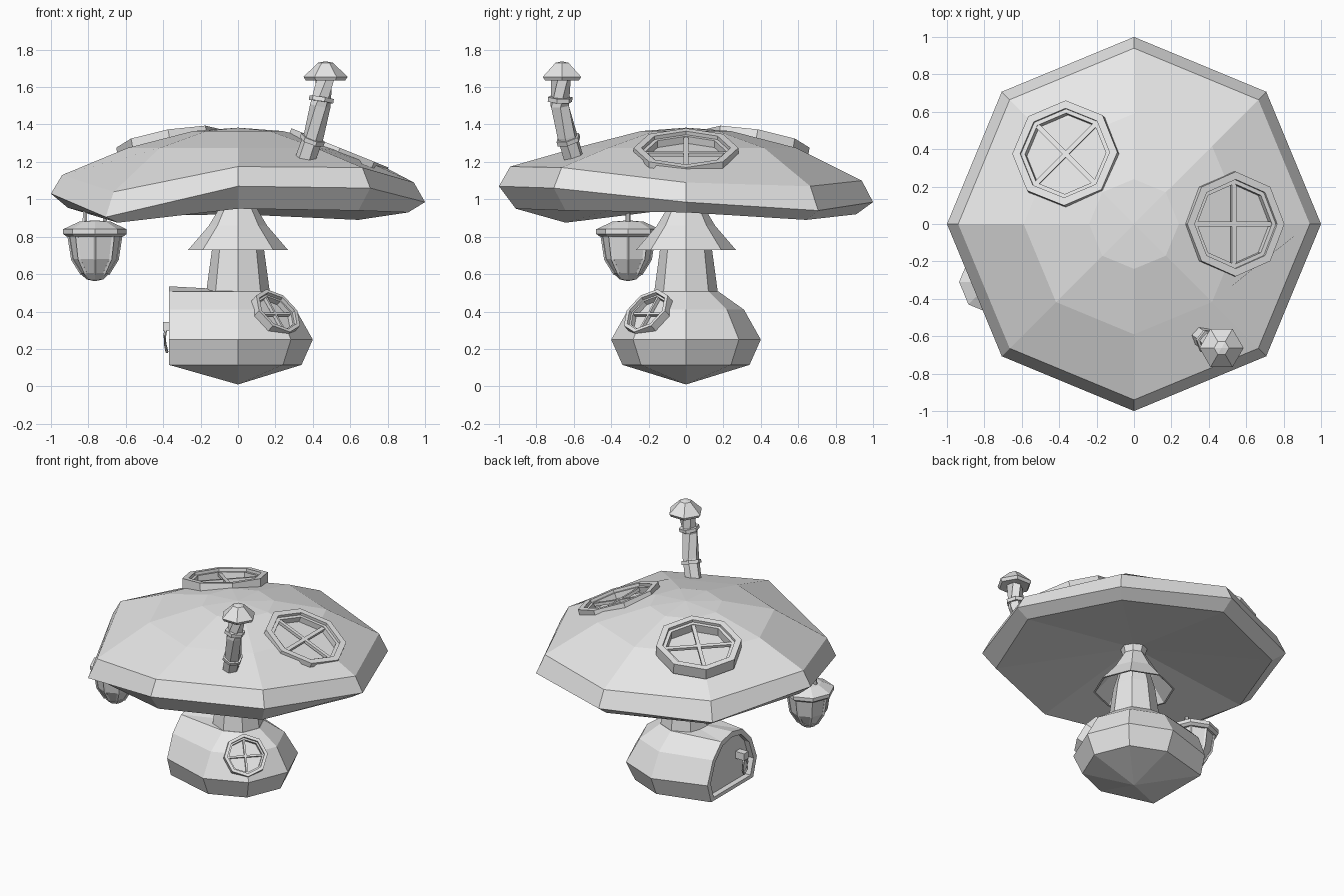
import bpy, bmesh, math
from mathutils import Vector, Matrix

cube = bpy.data.objects.get("Cube")
if cube:
    bpy.data.objects.remove(cube, do_unlink=True)

clay = bpy.data.materials.new("plain grey")
clay.use_nodes = True
clay.diffuse_color = (0.8, 0.8, 0.8, 1)
clay.node_tree.nodes["Principled BSDF"].inputs["Base Color"].default_value = (0.8, 0.8, 0.8, 1)


def finish(name, bm, matrix=None):
    if matrix:
        bm.transform(matrix)
    bmesh.ops.recalc_face_normals(bm, faces=bm.faces)
    mesh = bpy.data.meshes.new(name)
    bm.to_mesh(mesh)
    bm.free()
    mesh.materials.append(clay)
    ob = bpy.data.objects.new(name, mesh)
    bpy.context.scene.collection.objects.link(ob)
    return ob


def lathe(name, rings, n=8, matrix=None, loop=False, reshape=None):
    """Stack of n-sided rings (radius, height or list of heights); radius 0 is a pole."""
    bm = bmesh.new()
    cols = []
    for r, z in rings:
        zs = z if isinstance(z, list) else [z] * n
        if r == 0:
            cols.append([bm.verts.new((0, 0, zs[0]))] * n)
        else:
            cols.append([bm.verts.new((r * math.cos(math.tau * k / n),
                                       r * math.sin(math.tau * k / n), zs[k])) for k in range(n)])
    pairs = list(zip(cols, cols[1:]))
    if loop:
        pairs.append((cols[-1], cols[0]))
    for a, b in pairs:
        for k in range(n):
            j = (k + 1) % n
            bm.faces.new(list(dict.fromkeys((a[k], a[j], b[j], b[k]))))
    if reshape:
        reshape(cols)
    return finish(name, bm, matrix)


def box(name, size, centre, matrix=None):
    bm = bmesh.new()
    bmesh.ops.create_cube(bm, size=1)
    bm.transform(Matrix.Translation(centre) @ Matrix.Diagonal((*size, 1)))
    return finish(name, bm, matrix)


def rod(name, points, radius, sides=6):
    """Faceted pipe along a bent path."""
    bm = bmesh.new()
    pts = [Vector(p) for p in points]
    rings = []
    for i, p in enumerate(pts):
        d = (pts[min(i + 1, len(pts) - 1)] - pts[max(i - 1, 0)]).normalized()
        rot = d.to_track_quat('Z', 'Y')
        rings.append([bm.verts.new(p + rot @ Vector((radius * math.cos(math.tau * k / sides),
                      radius * math.sin(math.tau * k / sides), 0))) for k in range(sides)])
    for a, b in zip(rings, rings[1:]):
        for k in range(sides):
            j = (k + 1) % sides
            bm.faces.new((a[k], a[j], b[j], b[k]))
    bm.faces.new(rings[0])
    bm.faces.new(rings[-1])
    return finish(name, bm)


def cut(target, cutter):
    """Carve the cutter out of the target, then discard it."""
    cutter.hide_render = True
    mod = target.modifiers.new("cut", 'BOOLEAN')
    mod.operation, mod.object, mod.solver = 'DIFFERENCE', cutter, 'EXACT'
    bpy.context.view_layer.update()
    graph = bpy.context.evaluated_depsgraph_get()
    mesh = bpy.data.meshes.new_from_object(target.evaluated_get(graph))
    target.modifiers.clear()
    target.data = mesh
    bpy.data.objects.remove(cutter, do_unlink=True)


def window(name, target, centre, azimuth, tilt, radius, depth):
    """Eight-sided frame with cross bars over a recess; tilt is measured from straight up."""
    m = (Matrix.Translation(centre) @ Matrix.Rotation(math.radians(azimuth), 4, 'Z')
         @ Matrix.Rotation(math.radians(tilt), 4, 'Y'))
    inner, step = radius * 0.85, radius * 0.77
    cut(target, lathe("cutter", [(0, -depth), (radius * 0.92, -depth), (radius * 0.92, 0.15), (0, 0.15)], matrix=m))
    lathe(name + "_frame", [(inner, -depth), (radius, -depth), (radius, 0), (inner, 0)], matrix=m, loop=True)
    lathe(name + "_inner_frame", [(step, -depth), (inner, -depth), (inner, -0.02), (step, -0.02)],
          matrix=m, loop=True)
    w = radius * 0.09
    box(name + "_bar_long", (step * 2, w, 0.02), (0, 0, -0.035), m)
    box(name + "_bar_cross", (w, step * 2, 0.02), (0, 0, -0.035), m)


# Round house body, stretched on one side into an arched porch
PORCH_X = -0.37

def stretch_porch(cols):
    for ring in cols[1:-1]:
        for k in (3, 4, 5):
            ring[k].co.x = PORCH_X
    cols[-2][4].co.z = 0.535

body = lathe("house_body", [(0, 0.01), (0.34, 0.115), (0.4, 0.25), (0.31, 0.41), (0.172, 0.508), (0, 0.515)],
             reshape=stretch_porch)

# Door recess cut through the arch, leaving a rim and a threshold
arch = [(0.21, 0.14), (0.245, 0.25), (0.195, 0.385), (0.105, 0.475), (0, 0.497)]
outline = arch + [(-y, z) for y, z in reversed(arch[:-1])]
bm = bmesh.new()
face = bm.faces.new([bm.verts.new((PORCH_X - 0.1, y, z)) for y, z in outline])
out = bmesh.ops.extrude_face_region(bm, geom=[face])
bmesh.ops.translate(bm, vec=(0.14, 0, 0), verts=[v for v in out["geom"] if isinstance(v, bmesh.types.BMVert)])
cut(body, finish("cutter", bm))

# Door handle: mounting block with a hanging pull
box("handle_block", (0.07, 0.05, 0.05), (-0.365, -0.12, 0.32))
rod("handle_pull", [(-0.385, -0.12, 0.31), (-0.392, -0.145, 0.27), (-0.388, -0.145, 0.22),
                    (-0.38, -0.12, 0.185), (-0.388, -0.095, 0.22), (-0.392, -0.095, 0.27),
                    (-0.385, -0.12, 0.31)], 0.008)

window("body_window", body, (0.215, -0.215, 0.405), -45, 52, 0.145, 0.05)

# Stalk and its flared skirt
lathe("stalk", [(0.172, 0.49), (0.138, 0.74), (0.07, 0.98), (0.1, 1.08)])
lathe("stalk_skirt", [(0.268, 0.728), (0.155, 0.86), (0.078, 0.99), (0.068, 0.985),
                      (0.14, 0.86), (0.255, 0.728)], loop=True)

# Wavy mushroom cap: underside, rim band and dome
low = [0.93, 0.89, 0.92, 0.91, 0.955, 0.875, 0.95, 0.94]
edge = [0.985, 0.94, 0.985, 0.96, 1.03, 0.905, 1.07, 1.06]
top = [1.09, 1.07, 1.1, 1.09, 1.13, 1.04, 1.175, 1.17]
cap = lathe("mushroom_cap", [(0, 1.05), (0.91, low), (1, edge), (0.94, top),
                             (0.59, 1.275), (0.24, 1.365), (0, 1.383)])
window("cap_side_window", cap, (0.545, 0, 1.275), 0, 22, 0.28, 0.06)
window("cap_back_window", cap, (-0.37, 0.38, 1.325), 135, 14, 0.285, 0.08)

# Bent chimney with collars and a small roof
path = [Vector(p) for p in ((0.355, -0.595, 1.2), (0.405, -0.635, 1.34), (0.44, -0.675, 1.5), (0.468, -0.667, 1.67))]
rod("chimney_pipe", path, 0.055)
for label, i, t in (("lower", 0, 0.85), ("upper", 2, 0.2)):
    mid = path[i].lerp(path[i + 1], t)
    d = (path[i + 1] - path[i]).normalized() * 0.012
    rod("chimney_" + label + "_collar", [mid - d, mid + d], 0.068)
lathe("chimney_roof", [(0, 1.645), (0.105, 1.635), (0.118, 1.655), (0.04, 1.73), (0, 1.738)], n=6,
      matrix=Matrix.Translation((0.468, -0.663, 0)))

# Hanging lantern
LX, LY = -0.765, -0.31
place = Matrix.Translation((LX, LY, 0))
glass = [(0.138, 0.81), (0.118, 0.68), (0.068, 0.6)]
lathe("lantern_glass", [(0, 0.81)] + glass + [(0, 0.572)], matrix=place)
lathe("lantern_lid", [(0, 0.8), (0.15, 0.8), (0.17, 0.815), (0.17, 0.84), (0.085, 0.88), (0, 0.888)], matrix=place)
lathe("lantern_foot", [(0, 0.562), (0.045, 0.572), (0.08, 0.605), (0, 0.605)], matrix=place)
for k in range(8):
    c, s = math.cos(math.tau * k / 8), math.sin(math.tau * k / 8)
    rod("lantern_rib_%d" % (k + 1), [(LX + r * c, LY + r * s, z) for r, z in glass], 0.01, 4)
for side, dx in (("right", -0.055), ("left", 0.055)):
    rod("lantern_hanger_" + side, [(LX + dx, LY, 0.87), (LX + dx * 0.9, LY, 1.0)], 0.013)
